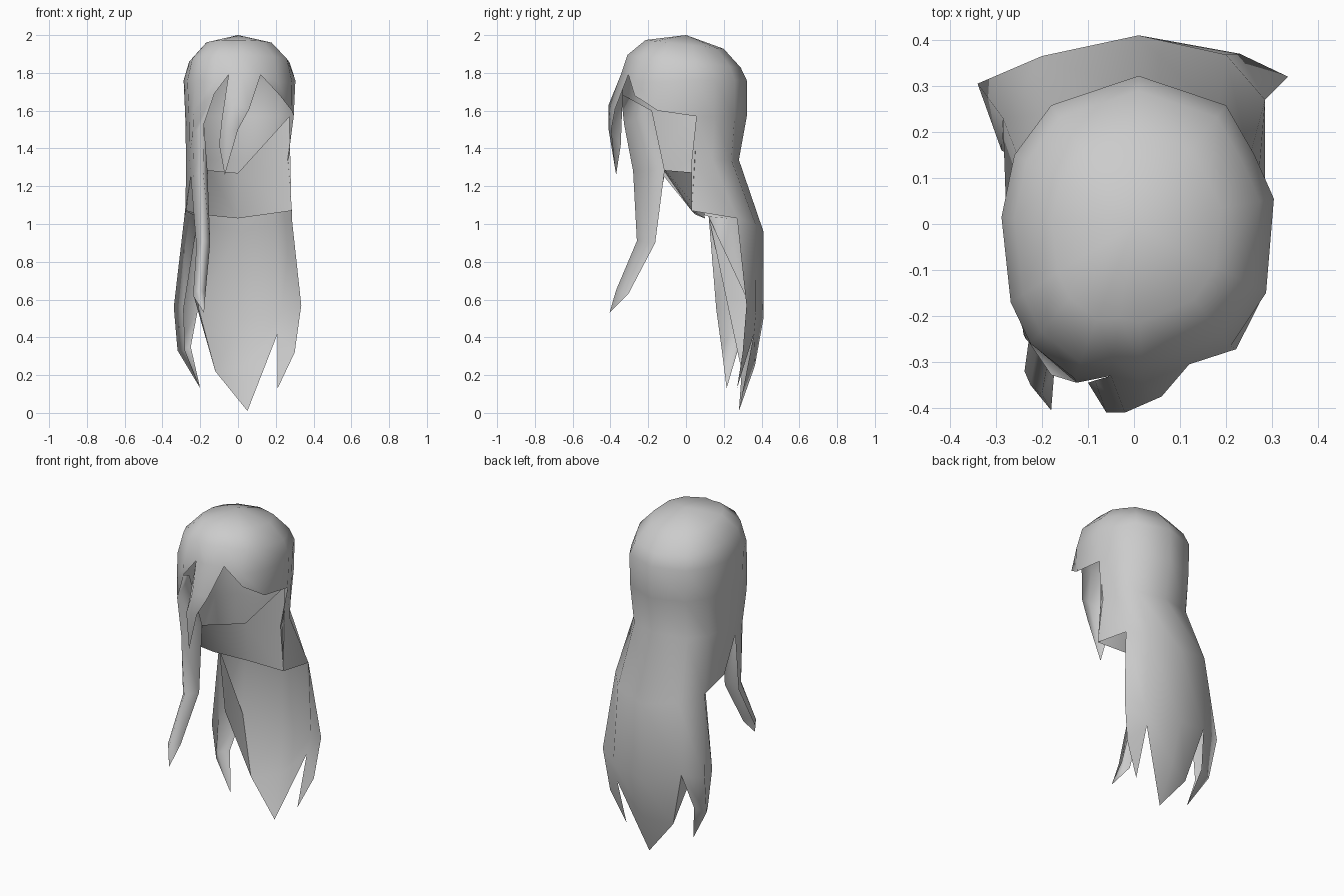
import bpy
import bmesh
from mathutils import Vector

cube = bpy.data.objects.get("Cube")
if cube:
    bpy.data.objects.remove(cube)

mat = bpy.data.materials.new("grey_hair")
mat.use_nodes = True
COLOUR = (0.6, 0.6, 0.6, 1)
mat.diffuse_color = COLOUR
mat.node_tree.nodes["Principled BSDF"].inputs["Base Color"].default_value = COLOUR


def strip(bm, rows):
    """Skin a list of point rows; a one-point row closes to a tip."""
    rows = [[bm.verts.new(p) for p in row] for row in rows]
    for a, b in zip(rows, rows[1:]):
        for i in range(max(len(a), len(b)) - 1):
            if len(a) == 1:
                bm.faces.new((a[0], b[i], b[i + 1]))
            elif len(b) == 1:
                bm.faces.new((a[i], b[0], a[i + 1]))
            else:
                bm.faces.new((a[i], b[i], b[i + 1], a[i + 1]))


def finish(bm, name, facing):
    """Weld the shared borders, turn the surface to its facing side, smooth it."""
    bmesh.ops.remove_doubles(bm, verts=bm.verts, dist=0.002)
    bmesh.ops.dissolve_degenerate(bm, edges=bm.edges, dist=0.0005)
    bmesh.ops.recalc_face_normals(bm, faces=bm.faces)
    if sum(f.normal.dot(Vector(facing)) * f.calc_area() for f in bm.faces) < 0:
        bmesh.ops.reverse_faces(bm, faces=bm.faces)
    for f in bm.faces:
        f.smooth = True
    me = bpy.data.meshes.new(name)
    bm.to_mesh(me)
    bm.free()
    me.materials.append(mat)
    ob = bpy.data.objects.new(name, me)
    bpy.context.collection.objects.link(ob)


hair = bmesh.new()

# Crown: one outline scaled up to the apex, starting at the left temple
# and running round the back to the right temple and the fringe
outline = [(.304, .055), (.262, .15), (.20, .258), (.01, .322), (-.18, .258),
           (-.26, .15), (-.288, .015), (-.268, -.17), (-.225, -.26),
           (-.13, -.335), (-.05, -.33), (.02, -.345), (.12, -.305),
           (.21, -.265), (.287, -.15)]
rim_z = [1.76] * 9 + [1.75, 1.79, 1.79, 1.79, 1.75, 1.75]
rim = [(x, y, z) for (x, y), z in zip(outline, rim_z)]


def ring(scale, z, tilt):
    return [(x * scale, y * scale, z - tilt * y) for x, y in outline + outline[:1]]


strip(hair, [[(0, 0, 2)], ring(.62, 1.95, .07), ring(.9, 1.86, .1), rim + rim[:1]])

# Back and sides down to the hem
neck = [(.285, .03, 1.07), (.285, .27, 1.03), (.20, .368, 1.0),
        (.01, .41, .96), (-.20, .365, 1.0), (-.285, .23, 1.03),
        (-.278, .03, 1.07), (-.25, -.115, 1.25)]
temple = [(x * .97, y, 1.57) for x, y in outline[:8]]
nape = [(.265, .03, 1.34), (.25, .14, 1.34), (.18, .24, 1.34),
        (.01, .28, 1.34), (-.17, .24, 1.34), (-.25, .14, 1.34),
        (-.275, .02, 1.34), (-.257, -.125, 1.36)]
strip(hair, [rim[:8], temple, nape, neck])

# Left temple hairline
strip(hair, [[rim[12], rim[13], rim[14], rim[0]],
             [rim[12], (.222, -.272, 1.68), (.284, -.15, 1.60), temple[0]]])

# Long back lengths, curling inward at the right edge, with three ragged locks
curl = (-.21, .12, 1.04)
low = [(.335, .32, .57), (.23, .37, .53), (.01, .41, .50),
       (-.21, .345, .56), (-.34, .305, .56), (-.288, .16, .55)]
strip(hair, [neck[1:6] + [curl], low])
strip(hair, [[neck[6]], [neck[5], curl]])
strip(hair, [low[:2], [(.30, .30, .32), (.21, .36, .42)], [(.21, .27, .13)]])
strip(hair, [low[1:4], [(.21, .36, .42), (.03, .365, .25), (-.12, .295, .22)],
             [(.05, .28, .01)]])
strip(hair, [low[3:], [(-.25, .28, .35), (-.32, .26, .33), (-.28, .19, .33)],
             [(-.20, .215, .13)]])

# Fringe lock over the forehead
strip(hair, [rim[10:13],
             [(-.085, -.34, 1.56), (-.02, -.41, 1.63), (.06, -.375, 1.61)],
             [(-.10, -.345, 1.42), (-.06, -.41, 1.50), (.0, -.395, 1.50)],
             [(-.07, -.37, 1.26)]])

# Long side lock on the right: outer face, then the inner face behind it
brow = [(-.125, -.345, 1.69), (-.235, -.25, 1.60), temple[7]]
strip(hair, [[rim[10], rim[9], rim[8], rim[7]], [rim[10]] + brow])
front_edge = [(-.18, -.328, 1.53), (-.185, -.28, 1.28), (-.18, -.26, .91),
              (-.20, -.37, .65)]
tip = (-.18, -.405, .53)
strip(hair, [brow,
             [front_edge[0], (-.24, -.24, 1.48), nape[7]],
             [front_edge[1], (-.235, -.20, 1.26), neck[7]],
             [front_edge[2], (-.205, -.235, .90), (-.22, -.19, .88)],
             [front_edge[3], (-.225, -.35, .64), (-.238, -.32, .62)],
             [tip]])
inner_edge = [(-.20, -.18, 1.60), (-.162, -.113, 1.285), (-.147, -.163, .90),
              (-.172, -.305, .63)]
strip(hair, [[brow[0]]] + [list(pair) for pair in zip(front_edge, inner_edge)] + [[tip]])
finish(hair, "hair_shell", (0, 0, 1))

# Neck panel closing the shell between the side lock and the left hairline
lining = bmesh.new()
strip(lining, [[(-.25, -.115, 1.28), (-.16, -.11, 1.285), (0, .07, 1.27), (.272, .06, 1.57)],
               [(-.275, .03, 1.07), (-.20, .05, 1.05), (0, .10, 1.03), (.283, .03, 1.07)]])
finish(lining, "neck_lining", (0, -1, 0))

# Under-layer of the back lengths beside the right lock
under = bmesh.new()
strip(under, [[curl], [low[3], (-.235, .21, .62)], [(-.12, .295, .22)]])
finish(under, "under_lock", (0, 1, 0))
